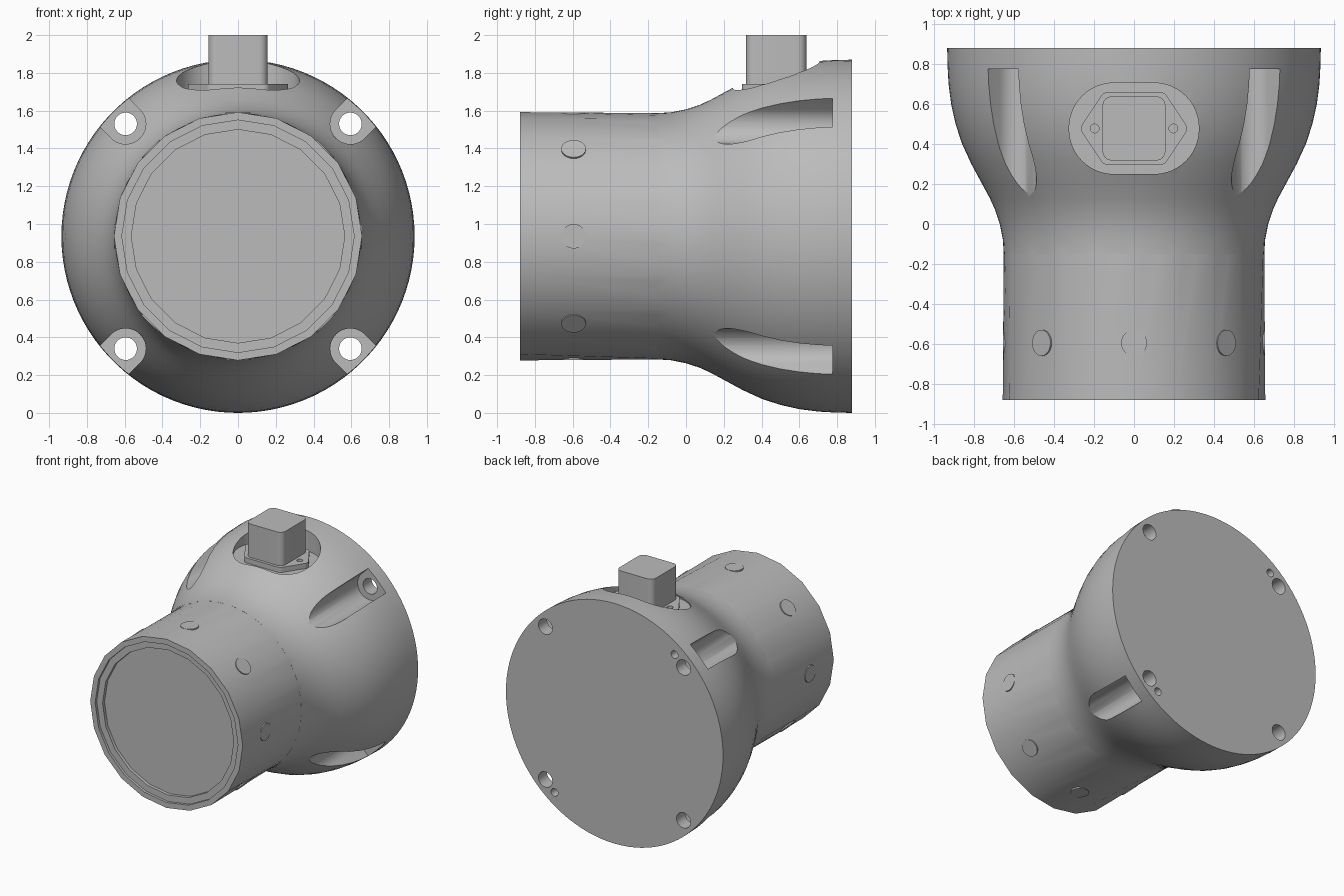
import bpy, bmesh, math
from mathutils import Vector
from math import sin, cos, pi

if "Cube" in bpy.data.objects:
    bpy.data.objects.remove(bpy.data.objects["Cube"])

ZC = 0.935          # height of the main axis
SEG, LOW = 100, 20  # sides of the flare and of the barrel

grey = bpy.data.materials.new("mid_grey")
grey.diffuse_color = (0.5, 0.5, 0.5, 1)
grey.use_nodes = True
grey.node_tree.nodes["Principled BSDF"].inputs["Base Color"].default_value = grey.diffuse_color


def make(name, bm):
    bmesh.ops.recalc_face_normals(bm, faces=bm.faces)
    me = bpy.data.meshes.new(name)
    bm.to_mesh(me)
    bm.free()
    ob = bpy.data.objects.new(name, me)
    bpy.context.collection.objects.link(ob)
    me.materials.append(grey)
    return ob


def prism(name, loop, shift):
    bm = bmesh.new()
    a = [bm.verts.new(p) for p in loop]
    b = [bm.verts.new(Vector(p) + Vector(shift)) for p in loop]
    bm.faces.new(a)
    bm.faces.new(b[::-1])
    for i in range(len(a)):
        j = (i + 1) % len(a)
        bm.faces.new((a[i], a[j], b[j], b[i]))
    return make(name, bm)


def circle(c, r, u, v, n=28):
    c, u, v = Vector(c), Vector(u), Vector(v)
    return [c + r * (cos(2 * pi * i / n) * u + sin(2 * pi * i / n) * v) for i in range(n)]


def rounded(corners, r, z, n=8):
    """Convex outline (counter-clockwise centres of corner arcs) rounded by r."""
    pts = []
    m = len(corners)
    for i, c in enumerate(corners):
        p, q = Vector(corners[i - 1]), Vector(corners[(i + 1) % m])
        c = Vector(c)
        d0, d1 = c - p, q - c
        a0 = math.atan2(d0.y, d0.x) - pi / 2
        a1 = math.atan2(d1.y, d1.x) - pi / 2
        while a1 < a0:
            a1 += 2 * pi
        for k in range(n + 1):
            a = a0 + (a1 - a0) * k / n
            pts.append((c.x + r * cos(a), c.y + r * sin(a), z))
    return pts


def cut(ob, cutter):
    cutter.hide_render = True
    mod = ob.modifiers.new("cut", 'BOOLEAN')
    mod.operation, mod.solver, mod.object = 'DIFFERENCE', 'EXACT', cutter
    bpy.context.view_layer.objects.active = ob
    bpy.ops.object.modifier_apply(modifier=mod.name)
    bpy.data.objects.remove(cutter)


# Housing: faceted barrel that blends into a smooth flare, with a stepped front
bm = bmesh.new()


def ring(y, r, n):
    return [bm.verts.new((r * cos(2 * pi * i / n), y, ZC + r * sin(2 * pi * i / n))) for i in range(n)]


front = [(-0.835, 0.565), (-0.86, 0.565), (-0.86, 0.615), (-0.88, 0.615), (-0.88, 0.657)]
flare = [(-0.15, 0.652), (-0.08, 0.656), (0.0, 0.672), (0.07, 0.695), (0.13, 0.722), (0.2, 0.760),
         (0.3, 0.814), (0.4, 0.860), (0.5, 0.893), (0.6, 0.915), (0.7, 0.928), (0.79, 0.933), (0.88, 0.935)]
low = [ring(y, r, LOW) for y, r in front]
high = [ring(y, r, SEG) for y, r in flare]
for group in (low, high):
    n = len(group[0])
    for a, b in zip(group, group[1:]):
        for i in range(n):
            j = (i + 1) % n
            bm.faces.new((a[i], a[j], b[j], b[i]))
k = SEG // LOW
for i in range(LOW):
    fan = [high[0][(i * k + s) % SEG] for s in range(k, -1, -1)]
    bm.faces.new([low[-1][i], low[-1][(i + 1) % LOW]] + fan)
bm.faces.new(low[0])
bm.faces.new(high[-1])
housing = make("housing", bm)

# Bolt pockets and through holes in the four corners
X, Y, Z = (1, 0, 0), (0, 1, 0), (0, 0, 1)
for sx in (-1, 1):
    for sz in (-1, 1):
        u = Vector((sx, 0, sz)).normalized()
        v = Vector((-sz, 0, sx)).normalized()
        c = Vector((0.595 * sx, -0.3, ZC + 0.595 * sz))
        arc = [c + 0.107 * (cos(a) * u + sin(a) * v)
               for a in (pi / 2 + pi * i / 20 for i in range(21))]
        arc += [c + 0.4 * u - 0.107 * v, c + 0.4 * u + 0.107 * v]
        cut(housing, prism("pocket_cutter", arc, (0, 1.075, 0)))
        hole = circle((c.x, 0.7, c.z), 0.06, X, Z)
        cut(housing, prism("hole_cutter", hole, (0, 0.3, 0)))

# Two small locating holes in the back
for s in (-1, 1):
    pin = circle((0.517 * s, 0.80, ZC - 0.675 * s), 0.03, X, Z, 20)
    cut(housing, prism("pin_hole_cutter", pin, (0, 0.2, 0)))

# Oval recess for the connector
CY, FLOOR = 0.478, 1.70
oval = rounded([(-0.1, CY - 0.003), (0.1, CY - 0.003), (0.1, CY + 0.003), (-0.1, CY + 0.003)], 0.225, FLOOR, 12)
cut(housing, prism("recess_cutter", oval, (0, 0, 0.5)))

# Connector plate with two screw holes, and the connector block
hexa = [(-0.13, CY - 0.14), (0.13, CY - 0.14), (0.222, CY), (0.13, CY + 0.14), (-0.13, CY + 0.14), (-0.222, CY)]
plate = prism("connector_plate", rounded(hexa, 0.042, FLOOR - 0.01), (0, 0, 0.05))
for s in (-1, 1):
    cut(plate, prism("screw_cutter", circle((0.197 * s, CY, FLOOR + 0.01), 0.022, X, Y, 20), (0, 0, 0.1)))
sq = [(-0.112, CY - 0.115), (0.112, CY - 0.115), (0.112, CY + 0.115), (-0.112, CY + 0.115)]
block = prism("connector_block", rounded(sq, 0.045, FLOOR), (0, 0, 2.0 - FLOOR))

# Flush round plugs around the barrel
parts = [housing, plate, block]
for i in range(8):
    a = pi / 4 * i
    d = Vector((cos(a), 0, sin(a)))
    t = Vector((-sin(a), 0, cos(a)))
    loop = circle(Vector((0, -0.595, ZC)) + 0.6 * d, 0.065, Y, t, 24)
    parts.append(prism("barrel_plug_%d" % (i + 1), loop, 0.056 * d))

# Smooth shading with sharp edges kept
bpy.ops.object.select_all(action='DESELECT')
for ob in parts:
    ob.select_set(True)
bpy.context.view_layer.objects.active = housing
bpy.ops.object.shade_smooth_by_angle(angle=math.radians(30))
